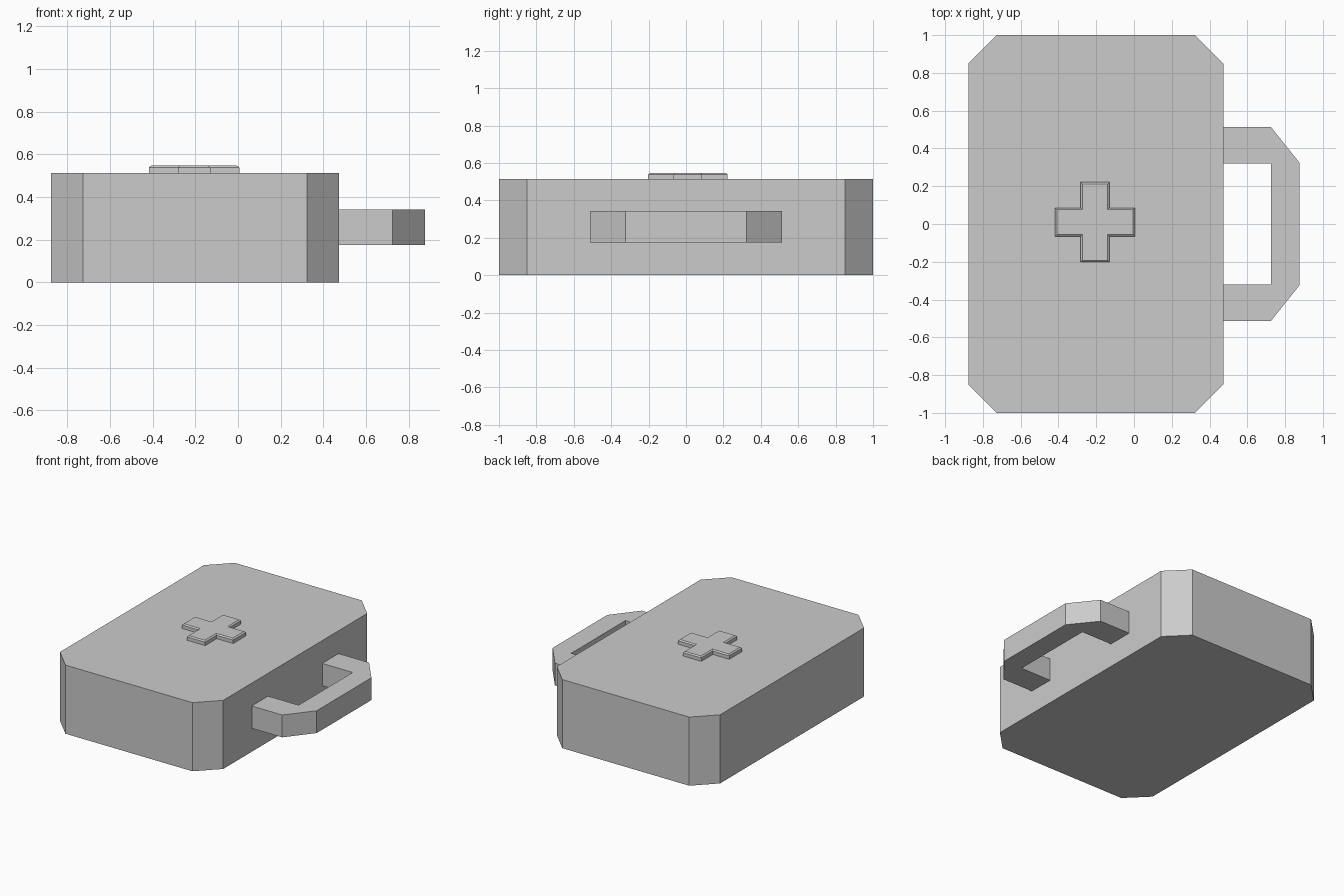
import bpy, bmesh

if "Cube" in bpy.data.objects:
    bpy.data.objects.remove(bpy.data.objects["Cube"])


def loft(name, layers):
    """Closed solid from stacked outlines: layers = [(z, [(x, y), ...]), ...]"""
    bm = bmesh.new()
    rings = [[bm.verts.new((x, y, z)) for x, y in pts] for z, pts in layers]
    bm.faces.new(rings[0][::-1])
    bm.faces.new(rings[-1])
    for lo, hi in zip(rings, rings[1:]):
        n = len(lo)
        for i in range(n):
            j = (i + 1) % n
            bm.faces.new((lo[i], lo[j], hi[j], hi[i]))
    bmesh.ops.recalc_face_normals(bm, faces=bm.faces)
    mesh = bpy.data.meshes.new(name)
    bm.to_mesh(mesh)
    bm.free()
    obj = bpy.data.objects.new(name, mesh)
    bpy.context.collection.objects.link(obj)
    return obj


def prism(name, pts, z0, z1):
    return loft(name, [(z0, pts), (z1, pts)])


def mirror_y(half):
    """Complete an outline that is symmetric across y = 0"""
    return half + [(x, -y) for x, y in reversed(half)]


# Case body with chamfered vertical corners
LEFT, RIGHT, CUT = -0.877, 0.473, 0.15
body = mirror_y([(RIGHT, 1 - CUT), (RIGHT - CUT, 1), (LEFT + CUT, 1), (LEFT, 1 - CUT)])
prism("case_body", body, 0, 0.513)

# C-shaped carry handle, its ends sunk slightly into the body
handle = mirror_y([(0.877, 0.323), (0.725, 0.513), (RIGHT - 0.01, 0.513),
                   (RIGHT - 0.01, 0.32), (0.725, 0.32)])
prism("carry_handle", handle, 0.175, 0.342)


# Raised cross with a bevelled top edge
def cross(reach, arm):
    cx, cy = -0.206, 0.01
    half = [(reach, arm), (arm, arm), (arm, reach), (-arm, reach), (-arm, arm), (-reach, arm)]
    return [(cx + x, cy + y) for x, y in mirror_y(half)]


outer, inner = cross(0.212, 0.076), cross(0.202, 0.066)
loft("lid_cross", [(0.505, outer), (0.539, outer), (0.547, inner)])
